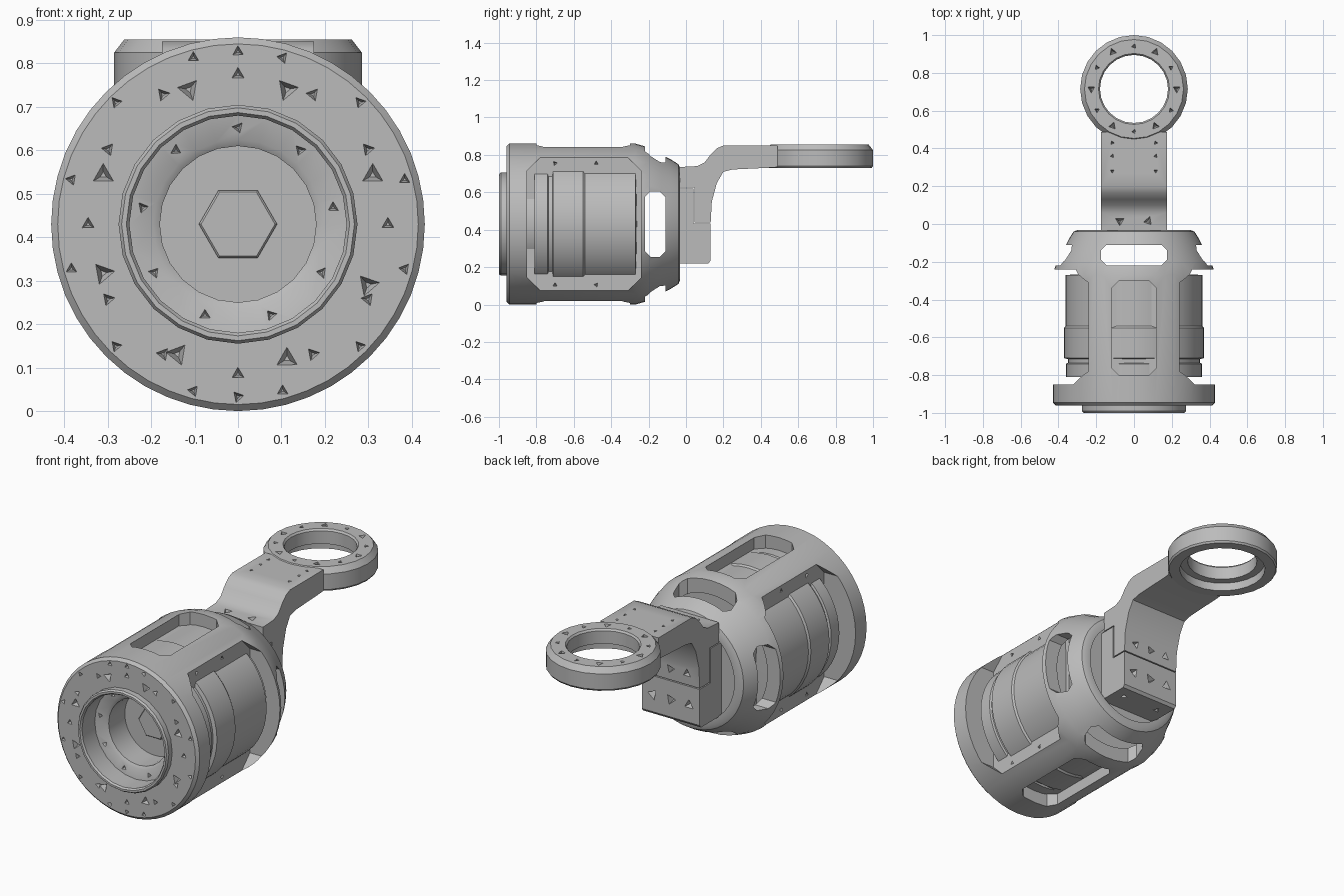
import bpy, bmesh
from math import sin, cos, pi, radians
from mathutils import Vector, Matrix

if "Cube" in bpy.data.objects:
    bpy.data.objects.remove(bpy.data.objects["Cube"])

AXIS_Z = 0.43  # height of the housing axis

grey = bpy.data.materials.new("machined grey")
grey.use_nodes = True
grey.diffuse_color = (0.5, 0.5, 0.5, 1)
grey.node_tree.nodes["Principled BSDF"].inputs["Base Color"].default_value = (0.5, 0.5, 0.5, 1)


def make(name, bm):
    bmesh.ops.remove_doubles(bm, verts=bm.verts, dist=1e-5)
    bmesh.ops.recalc_face_normals(bm, faces=bm.faces)
    mesh = bpy.data.meshes.new(name)
    bm.to_mesh(mesh)
    bm.free()
    mesh.materials.append(grey)
    ob = bpy.data.objects.new(name, mesh)
    bpy.context.collection.objects.link(ob)
    return ob


def lathe(name, profile, place, segments=48):
    """Spin a closed (radius, height) profile; place maps (a, b, height) to a point."""
    bm = bmesh.new()
    rings = []
    for r, h in profile:
        rings.append([bm.verts.new(place(r * cos(2 * pi * i / segments),
                                         r * sin(2 * pi * i / segments), h))
                      for i in range(segments)])
    for j, a in enumerate(rings):
        b = rings[(j + 1) % len(rings)]
        if profile[j][0] == 0 and profile[(j + 1) % len(rings)][0] == 0:
            continue
        for i in range(segments):
            k = (i + 1) % segments
            bm.faces.new((a[i], a[k], b[k], b[i]))
    return make(name, bm)


def along_y(a, b, h):
    return (a, h, AXIS_Z + b)


def prism(name, outline, place, lo, hi):
    """Extrude a 2D outline between two depths."""
    bm = bmesh.new()
    ends = [[bm.verts.new(place(u, v, d)) for u, v in outline] for d in (lo, hi)]
    for e in ends:
        bm.faces.new(e)
    n = len(outline)
    for i in range(n):
        k = (i + 1) % n
        bm.faces.new((ends[0][i], ends[0][k], ends[1][k], ends[1][i]))
    return make(name, bm)


def across_x(u, v, d):
    return (d, u, v)


def across_z(u, v, d):
    return (v, u, AXIS_Z + d)


def octagon(u0, u1, half, c):
    """Rectangle with clipped corners."""
    return [(u0 + c, -half), (u1 - c, -half), (u1, -half + c), (u1, half - c),
            (u1 - c, half), (u0 + c, half), (u0, half - c), (u0, -half + c)]


def cut(ob, cutter):
    m = ob.modifiers.new("cut", 'BOOLEAN')
    m.object, m.operation, m.solver = cutter, 'DIFFERENCE', 'EXACT'
    bpy.context.view_layer.objects.active = ob
    bpy.ops.object.modifier_apply(modifier=m.name)
    bpy.data.objects.remove(cutter)


def pits(ob, spots, normal, size, depth):
    """Small three-sided tapered screw pits."""
    bm = bmesh.new()
    turn = Vector(normal).to_track_quat('Z', 'Y').to_matrix().to_4x4()
    for i, p in enumerate(spots):
        at = Matrix.Translation(Vector(p)) @ turn @ Matrix.Rotation(i * 0.7, 4, 'Z')
        bmesh.ops.create_cone(bm, cap_ends=True, segments=3, radius1=size * 0.3,
                              radius2=size * 1.7, depth=depth * 2, matrix=at)
    cut(ob, make("pit_cutter", bm))


def circle(r, y, angles):
    return [along_y(r * cos(radians(a)), r * sin(radians(a)), y) for a in angles]


# Outer housing shell with hollow tapered rear
housing = lathe("housing", [
    (.27, -.96), (.415, -.96), (.43, -.945), (.43, -.27), (.41, -.2), (.37, -.13),
    (.345, -.08), (.32, -.04), (.3, -.032), (.27, -.032), (.27, -.055), (0, -.055),
    (0, -.085), (.3, -.085), (.33, -.13), (.34, -.24), (.2, -.24), (.2, -.8), (.27, -.8)], along_y)

# Large side windows, narrow top and bottom windows
side = [(u, v + AXIS_Z) for u, v in octagon(-.85, -.24, .355, .07)]
slot = octagon(-.8, -.3, .12, .04)
for s in (-1, 1):
    cut(housing, prism("window_cutter", side, across_x, s * .24, s * .6))
    cut(housing, prism("window_cutter", slot, across_z, s * .35, s * .6))
# Rear vents straight through both ways
vent = octagon(-.22, -.11, .175, .03)
cut(housing, prism("vent_cutter", [(u, v + AXIS_Z) for u, v in vent], across_x, -.6, .6))
cut(housing, prism("vent_cutter", vent, across_z, -.6, .6))

# Screw pits on the front face and the window shelves
pits(housing, circle(.397, -.96, list(range(15, 360, 30)) + [90, 270]), (0, -1, 0), .014, .025)
pits(housing, circle(.345, -.96, range(0, 360, 30)), (0, -1, 0), .016, .025)
pits(housing, circle(.33, -.96, (20, 70, 110, 160, 200, 245, 290, 335)), (0, -1, 0), .027, .03)
for s in (-1, 1):
    pits(housing, [(s * .24, y, AXIS_Z + z) for y in (-.7, -.48) for z in (-.325, .325)],
         (s, 0, 0), .013, .02)

# Inner drum showing through the windows
lathe("inner_drum", [
    (0, -.72), (.18, -.72), (.18, -.82), (.2, -.82), (.2, -.81), (.36, -.81), (.36, -.74),
    (.35, -.735), (.35, -.715), (.37, -.71), (.37, -.55), (.362, -.54), (.362, -.27),
    (0, -.25)], along_y)

# Stepped front collar
collar = lathe("front_collar", [
    (.195, -.87), (.25, -.88), (.25, -.99), (.257, -1), (.268, -1), (.275, -.99),
    (.275, -.8), (.18, -.8), (.18, -.86)], along_y, 24)
pits(collar, circle(.222, -.876, range(10, 360, 40)), (0, -1, 0), .014, .02)

# Hexagonal hub at the bottom of the bore
lathe("bore_hub", [(0, -.735), (.085, -.735), (.09, -.73), (.09, -.71), (0, -.71)], along_y, 6)

# Mounting foot behind the housing
foot = prism("mounting_foot", [
    (-.07, .22), (.12, .22), (.132, .235), (.132, .432), (.04, .432), (.04, .62), (-.07, .62)],
    across_x, -.175, .175)
pits(foot, [(x, .132, .33) for x in (-.11, 0, .11)], (0, 1, 0), .03, .05)
pits(foot, [(x, .05, .22) for x in (-.11, .11)], (0, 0, -1), .02, .03)

# Bent arm rising to the ring
arm = prism("arm", [
    (-.035, .625), (.045, .625), (.045, .438), (.132, .438), (.138, .55), (.165, .65),
    (.2, .71), (.25, .722), (.46, .732), (.488, .735), (.488, .85), (.2, .85), (.165, .835),
    (.13, .8), (.1, .76), (.06, .74), (-.035, .735)], across_x, -.175, .175)
pits(arm, [(s * .075, .015, .737) for s in (-1, 1)], (0, 0, 1), .025, .035)
pits(arm, [(s * .115, y, .85) for s in (-1, 1) for y in (.28, .36, .43)]
     + [(x, .465, .85) for x in (-.05, .0, .05)], (0, 0, 1), .011, .025)
pits(arm, [(x, .135, .5) for x in (-.1, 0, .1)], (0, 1, 0), .025, .05)

# Eye ring with a recess underneath
RING_Y = .715
ring = lathe("eye_ring", [
    (.18, .775), (.18, .845), (.188, .855), (.262, .855), (.285, .825), (.285, .74),
    (.278, .73), (.222, .73), (.222, .775)], lambda a, b, h: (a, RING_Y + b, h), 24)
ring_spots = [(.226 * cos(radians(a)), RING_Y + .226 * sin(radians(a)), .855)
              for a in range(0, 360, 30)]
pits(ring, ring_spots[::2], (0, 0, 1), .021, .04)
pits(ring, ring_spots[1::2], (0, 0, 1), .014, .03)

# Smooth curved walls, crisp edges
for ob in bpy.context.scene.objects:
    ob.select_set(ob.type == 'MESH')
bpy.context.view_layer.objects.active = housing
bpy.ops.object.shade_smooth_by_angle(angle=radians(28))
